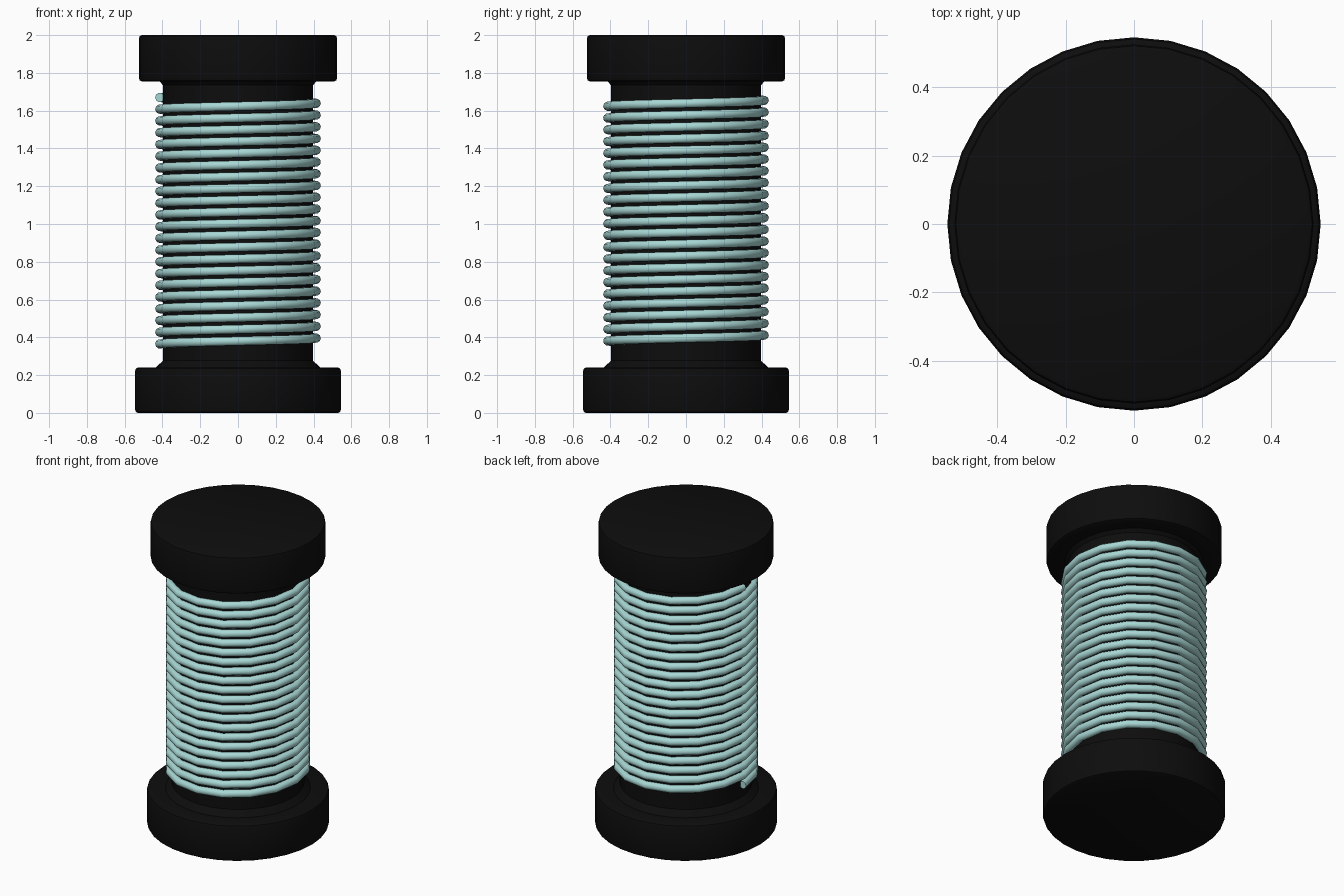
import bpy, bmesh, math

cube = bpy.data.objects.get("Cube")
if cube:
    bpy.data.objects.remove(cube, do_unlink=True)


def material(name, color):
    m = bpy.data.materials.new(name)
    m.use_nodes = True
    m.diffuse_color = color
    m.node_tree.nodes["Principled BSDF"].inputs["Base Color"].default_value = color
    return m


def finish(name, bm, mat, angle):
    bmesh.ops.recalc_face_normals(bm, faces=bm.faces)
    mesh = bpy.data.meshes.new(name)
    bm.to_mesh(mesh)
    bm.free()
    mesh.materials.append(mat)
    obj = bpy.data.objects.new(name, mesh)
    bpy.context.collection.objects.link(obj)
    bpy.ops.object.select_all(action='DESELECT')
    obj.select_set(True)
    bpy.context.view_layer.objects.active = obj
    bpy.ops.object.shade_smooth_by_angle(angle=math.radians(angle))
    return obj


def bridge(bm, rings):
    """Skin consecutive rings of vertices and cap both ends."""
    n = len(rings[0])
    for a, b in zip(rings, rings[1:]):
        for i in range(n):
            j = (i + 1) % n
            bm.faces.new((a[i], a[j], b[j], b[i]))
    bm.faces.new(rings[0])
    bm.faces.new(rings[-1])


def lathe(name, profile, sides, mat):
    bm = bmesh.new()
    rings = [[bm.verts.new((r * math.cos(math.tau * i / sides),
                            r * math.sin(math.tau * i / sides), z))
              for i in range(sides)] for r, z in profile]
    bridge(bm, rings)
    return finish(name, bm, mat, 35)


def coil(name, radius, tube, bottom, top, turns, steps, sides, mat):
    bm = bmesh.new()
    rings = []
    for k in range(turns * steps + 1):
        a = math.pi + math.tau * k / steps
        z = bottom + (top - bottom) * k / (turns * steps)
        ring = []
        for s in range(sides):
            t = math.tau * s / sides
            r = radius + tube * math.cos(t)
            ring.append(bm.verts.new((r * math.cos(a), r * math.sin(a),
                                      z + tube * math.sin(t))))
        rings.append(ring)
    bridge(bm, rings)
    return finish(name, bm, mat, 50)


black = material("black plastic", (0.004, 0.004, 0.004, 1))
teal = material("pale teal thread", (0.39, 0.68, 0.66, 1))

# Spool: wide base flange, flared neck, core, top flange
lathe("spool_body", [
    (0.53, 0), (0.541, 0.006), (0.546, 0.02), (0.546, 0.22), (0.541, 0.234),
    (0.53, 0.24), (0.435, 0.24), (0.397, 0.277), (0.397, 1.735),
    (0.415, 1.755), (0.51, 1.755), (0.521, 1.761), (0.525, 1.775),
    (0.525, 1.98), (0.521, 1.994), (0.51, 2.0)], 32, black)

# Thread wound around the core
coil("thread_winding", 0.414, 0.0245, 0.365, 1.67, 21, 16, 10, teal)
